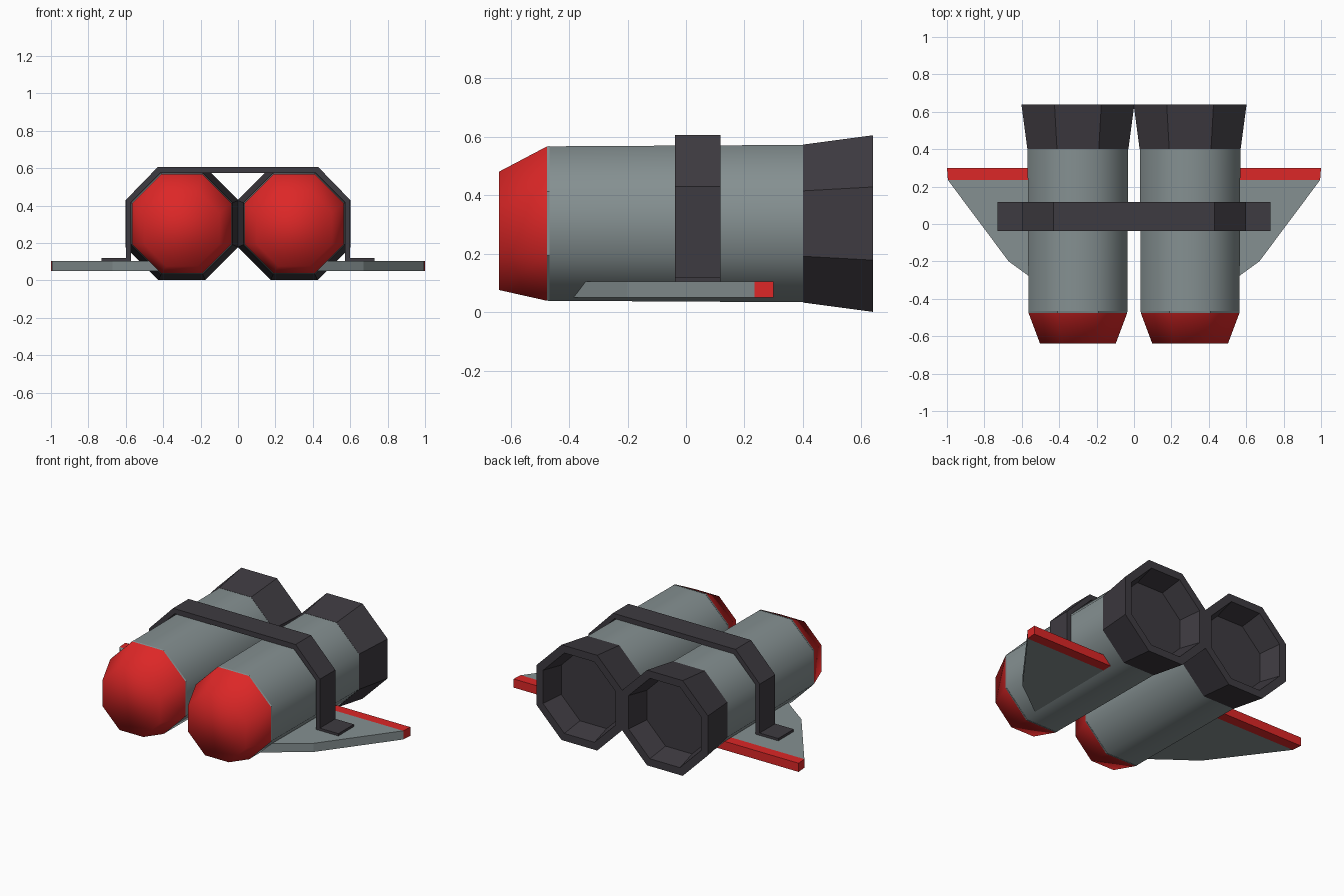
import bpy, bmesh, math

if "Cube" in bpy.data.objects:
    bpy.data.objects.remove(bpy.data.objects["Cube"])

CX, CZ = 0.30, 0.303          # tube axis


def mat(name, rgb):
    m = bpy.data.materials.new(name)
    m.diffuse_color = (*rgb, 1)
    m.use_nodes = True
    m.node_tree.nodes["Principled BSDF"].inputs["Base Color"].default_value = m.diffuse_color
    return m


RED = mat("red", (0.72, 0.02, 0.02))
GREY = mat("blue grey", (0.235, 0.28, 0.285))
DARK = mat("charcoal", (0.048, 0.043, 0.052))


def finish(name, bm, mats, smooth=False, mirror=True):
    bmesh.ops.recalc_face_normals(bm, faces=bm.faces)
    for f in bm.faces:
        f.smooth = smooth
    me = bpy.data.meshes.new(name)
    bm.to_mesh(me)
    bm.free()
    for m in mats:
        me.materials.append(m)
    ob = bpy.data.objects.new(name, me)
    bpy.context.collection.objects.link(ob)
    if mirror:
        mod = ob.modifiers.new("mirror", 'MIRROR')
        mod.use_mirror_merge = False
    return ob


def octagon_loft(name, rings, m, caps=(True, True), smooth=False):
    """Loft octagons along y; each ring is (y, apothem, centre z)."""
    bm = bmesh.new()
    loops = []
    for y, a, cz in rings:
        r = a / math.cos(math.pi / 8)
        angs = [math.pi / 8 + i * math.pi / 4 for i in range(8)]
        loops.append([bm.verts.new((CX + r * math.cos(t), y, cz + r * math.sin(t))) for t in angs])
    for a, b in zip(loops, loops[1:]):
        for i in range(8):
            j = (i + 1) % 8
            bm.faces.new((a[i], a[j], b[j], b[i]))
    if caps[0]:
        bm.faces.new(loops[0])
    if caps[1]:
        bm.faces.new(loops[-1])
    return finish(name, bm, [m], smooth)


# Tube bodies, red noses and hollow flared nozzles
octagon_loft("tube", [(-0.47, 0.264, CZ), (0.41, 0.269, CZ)], GREY, (False, False), True)
octagon_loft("nose", [(-0.64, 0.202, 0.278), (-0.475, 0.264, CZ)], RED, (True, False), True)
octagon_loft("nose_collar", [(-0.478, 0.262, CZ), (-0.466, 0.2655, CZ)], GREY)
octagon_loft("nozzle", [(0.40, 0.27, CZ), (0.64, 0.302, CZ), (0.64, 0.255, CZ), (0.50, 0.225, CZ)],
             DARK, (True, True))

# Strap over both tubes with outward feet
half = [(0.43, 0.605), (0.60, 0.43), (0.60, 0.12), (0.73, 0.12), (0.73, 0.103),
        (0.572, 0.103), (0.572, 0.418), (0.418, 0.573)]
outline = half + [(-x, z) for x, z in reversed(half)]
bm = bmesh.new()
face = bm.faces.new([bm.verts.new((x, -0.037, z)) for x, z in outline])
ext = bmesh.ops.extrude_face_region(bm, geom=[face])
bmesh.ops.translate(bm, vec=(0, 0.155, 0), verts=[v for v in ext["geom"] if isinstance(v, bmesh.types.BMVert)])
finish("strap", bm, [DARK], mirror=False)

# Swept wings with red trailing strip
plan = [(0.42, 0.30), (0.42, -0.385), (0.56, -0.28), (0.67, -0.20), (0.995, 0.235), (1.0, 0.30)]
bm = bmesh.new()
face = bm.faces.new([bm.verts.new((x, y, 0.05)) for x, y in plan])
ext = bmesh.ops.extrude_face_region(bm, geom=[face])
bmesh.ops.translate(bm, vec=(0, 0, 0.055), verts=[v for v in ext["geom"] if isinstance(v, bmesh.types.BMVert)])
bmesh.ops.bisect_plane(bm, geom=bm.verts[:] + bm.edges[:] + bm.faces[:], dist=1e-5,
                       plane_co=(0, 0.235, 0), plane_no=(0, 1, 0))
for f in bm.faces:
    f.material_index = 1 if f.calc_center_median().y > 0.24 else 0
finish("wing", bm, [GREY, RED])
